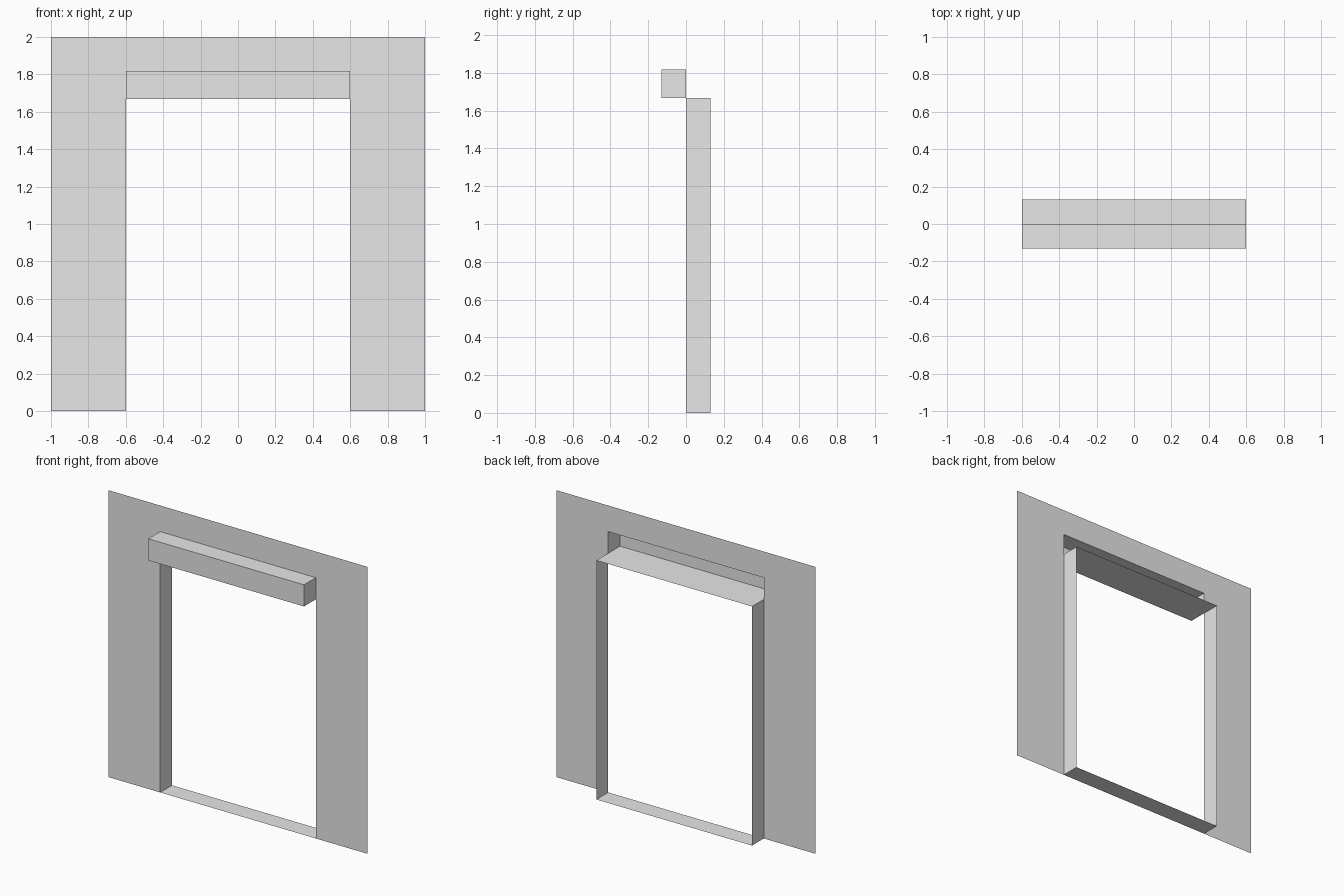
import bpy

if "Cube" in bpy.data.objects:
    bpy.data.objects.remove(bpy.data.objects["Cube"], do_unlink=True)

HALF, TOP = 1.0, 2.0            # wall half width and height
OPEN, HEAD = 0.6, 1.667         # opening half width and soffit height
HOOD, DEPTH = 1.818, 0.13       # hood top height and depth each side of the wall

plaster = bpy.data.materials.new("plain_grey")
plaster.use_nodes = True
GREY = (0.8, 0.8, 0.8, 1)
plaster.diffuse_color = GREY
plaster.node_tree.nodes["Principled BSDF"].inputs["Base Color"].default_value = GREY


def sheet(name, points):
    """One flat face through the given corner points."""
    mesh = bpy.data.meshes.new(name)
    mesh.from_pydata(points, [], [list(range(len(points)))])
    mesh.materials.append(plaster)
    obj = bpy.data.objects.new(name, mesh)
    bpy.context.collection.objects.link(obj)
    return obj


def level(name, z, y0, y1):
    """Horizontal sheet spanning the opening, facing up."""
    return sheet(name, [(-OPEN, y0, z), (OPEN, y0, z), (OPEN, y1, z), (-OPEN, y1, z)])


def upright(name, x, y0, y1, z0, z1):
    """Vertical sheet across the wall, facing +x."""
    return sheet(name, [(x, y0, z0), (x, y1, z0), (x, y1, z1), (x, y0, z1)])


# Thin wall with the doorway and hood pocket cut out
outline = [(-HALF, 0), (-OPEN, 0), (-OPEN, HOOD), (OPEN, HOOD),
           (OPEN, 0), (HALF, 0), (HALF, TOP), (-HALF, TOP)]
sheet("wall", [(x, 0, z) for x, z in outline])

# Threshold, and the soffit that also closes the hood from below
level("threshold", 0, 0, DEPTH)
level("soffit", HEAD, -DEPTH, DEPTH)

# Hood in front of the wall, open to the back
level("hood_top", HOOD, -DEPTH, 0)
sheet("hood_front", [(-OPEN, -DEPTH, HEAD), (OPEN, -DEPTH, HEAD),
                     (OPEN, -DEPTH, HOOD), (-OPEN, -DEPTH, HOOD)])

# Door reveals behind the wall and hood ends, on both sides
for side, sign in (("left", 1), ("right", -1)):
    jamb = upright(side + "_reveal", sign * OPEN, 0, DEPTH, 0, HEAD)
    end = upright(side + "_hood_end", sign * OPEN, -DEPTH, 0, HEAD, HOOD)
    (jamb if sign > 0 else end).data.flip_normals()
